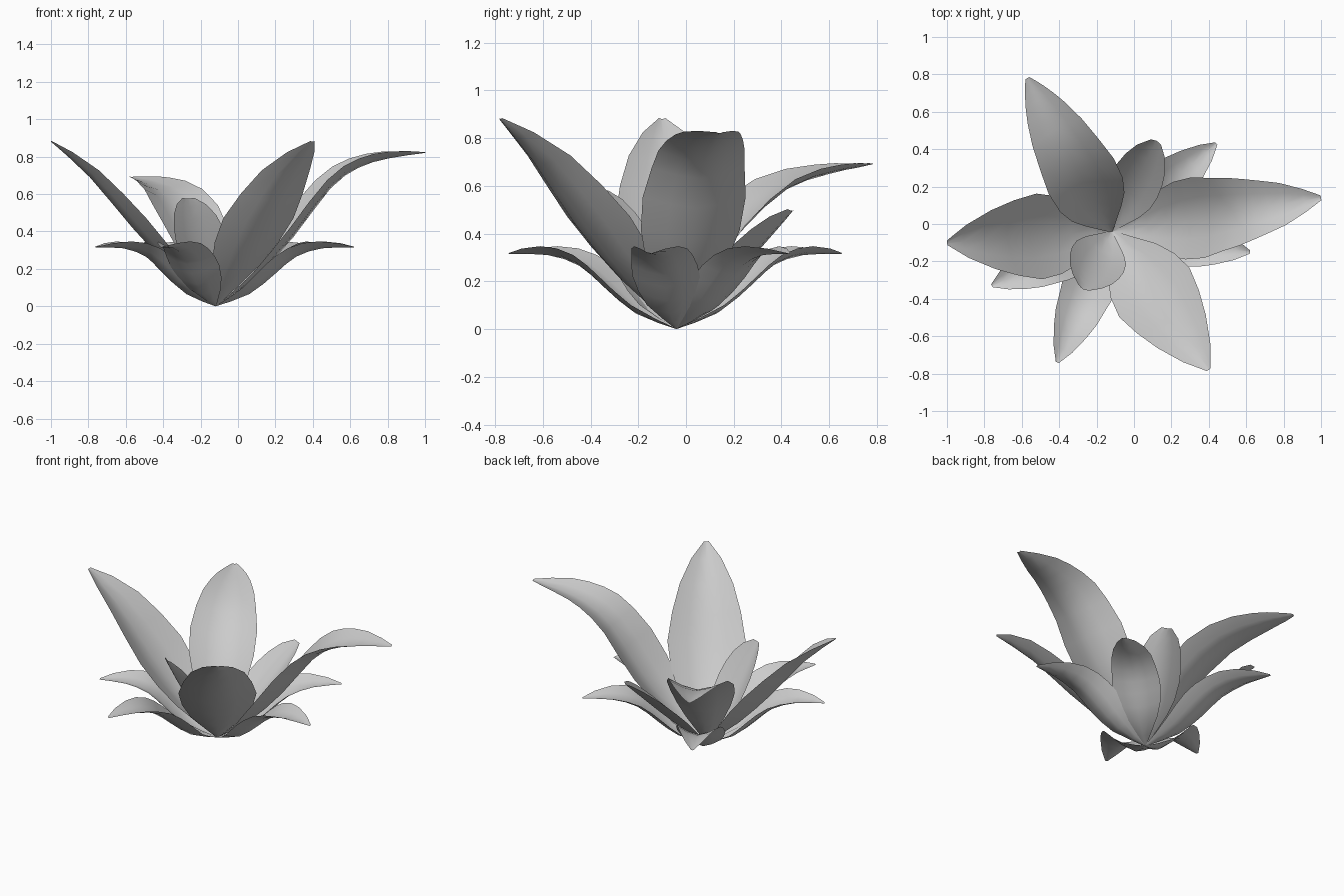
import bpy, math
from mathutils import Vector
from mathutils.geometry import interpolate_bezier

if "Cube" in bpy.data.objects:
    bpy.data.objects.remove(bpy.data.objects["Cube"])

ROOT = Vector((-0.12, -0.04, 0.0))

# Blade outlines: (fraction along leaf, share of full width)
POINTED = [(0, .03), (.12, .38), (.25, .75), (.4, .97), (.5, 1), (.7, .82),
           (.856, .53), (.96, .22), (1, .06)]
BLUNT = [(0, .03), (.12, .34), (.25, .68), (.4, .93), (.55, 1), (.7, .95),
         (.85, .78), (.95, .5), (1, .22)]

# Side profiles of the midrib: (distance out, height)
STRAIGHT = [(0, 0), (.22, .18), (.45, .42), (.68, .69), (.89, .88)]
ARCHED = [(0, 0), (.2, .14), (.42, .37), (.62, .63), (.77, .74), (.93, .79), (1.13, .82)]
BENT = [(0, 0), (.13, .19), (.27, .39), (.5, .575), (.73, .65), (.86, .675), (.935, .69)]
LOW = [(0, 0), (.18, .065), (.32, .175), (.43, .265), (.57, .31), (.74, .315)]
UPRIGHT = [(0, 0), (.12, .15), (.22, .32), (.3, .47), (.355, .575)]
SHORT = [(0, 0), (.15, .12), (.3, .26), (.43, .39), (.535, .495)]


def blade_width(t, outline):
    for (a, wa), (b, wb) in zip(outline, outline[1:]):
        if t <= b:
            return wa + (wb - wa) * (t - a) / (b - a)
    return outline[-1][1]


def smooth_path(pts, per=2):
    # smooth curve through the profile points
    p = [Vector((r, 0, z)) for r, z in pts]
    n = len(p)
    tan = [(p[min(i + 1, n - 1)] - p[max(i - 1, 0)]) / 6 for i in range(n)]
    out = [p[0]]
    for i in range(n - 1):
        out += interpolate_bezier(p[i], p[i] + tan[i], p[i + 1] - tan[i + 1], p[i + 1], per + 1)[1:]
    return out


def leaf(name, tip_x, tip_y, profile, width, outline=POINTED, cup=.34, across=4):
    # cupped blade swept along its midrib, aimed and stretched to the tip
    dx, dy = tip_x - ROOT.x, tip_y - ROOT.y
    reach = math.hypot(dx, dy)
    out, side, up = Vector((dx, dy, 0)) / reach, Vector((-dy, dx, 0)) / reach, Vector((0, 0, 1))
    k = reach / profile[-1][0]
    path = smooth_path(profile)
    length = [0]
    for a, b in zip(path, path[1:]):
        length.append(length[-1] + (b - a).length)
    verts, faces = [], []
    for i, p in enumerate(path):
        d = path[min(i + 1, len(path) - 1)] - path[max(i - 1, 0)]
        d.normalize()
        normal = -d.z * out + d.x * up
        half = width / 2 * blade_width(length[i] / length[-1], outline)
        for j in range(across + 1):
            u = 2 * j / across - 1
            verts.append(ROOT + out * p.x * k + up * p.z
                         + side * u * half + normal * cup * half * abs(u) ** 1.5)
    row = across + 1
    for i in range(len(path) - 1):
        for j in range(across):
            a = i * row + j
            faces.append((a, a + row, a + row + 1, a + 1))
    me = bpy.data.meshes.new(name)
    me.from_pydata(verts, [], faces)
    me.shade_smooth()
    bpy.context.collection.objects.link(bpy.data.objects.new(name, me))


# Long upper leaves
leaf("long_leaf_left", -1.0, -.10, STRAIGHT, .46)
leaf("long_leaf_front", .40, -.78, STRAIGHT, .46)
leaf("arched_leaf_right", 1.0, .14, ARCHED, .44)
leaf("arched_leaf_back", -.57, .78, BENT, .40)

# Short inner leaves
leaf("short_leaf_front", -.27, -.35, UPRIGHT, .31, BLUNT)
leaf("short_leaf_back", .12, .445, SHORT, .28, BLUNT)

# Low drooping outer leaves
for i, (x, y) in enumerate([(.62, -.15), (.44, .43), (-.50, .65), (-.76, -.33), (-.41, -.74)]):
    leaf(f"low_leaf_{i + 1}", x, y, LOW, .29, cup=.4)
